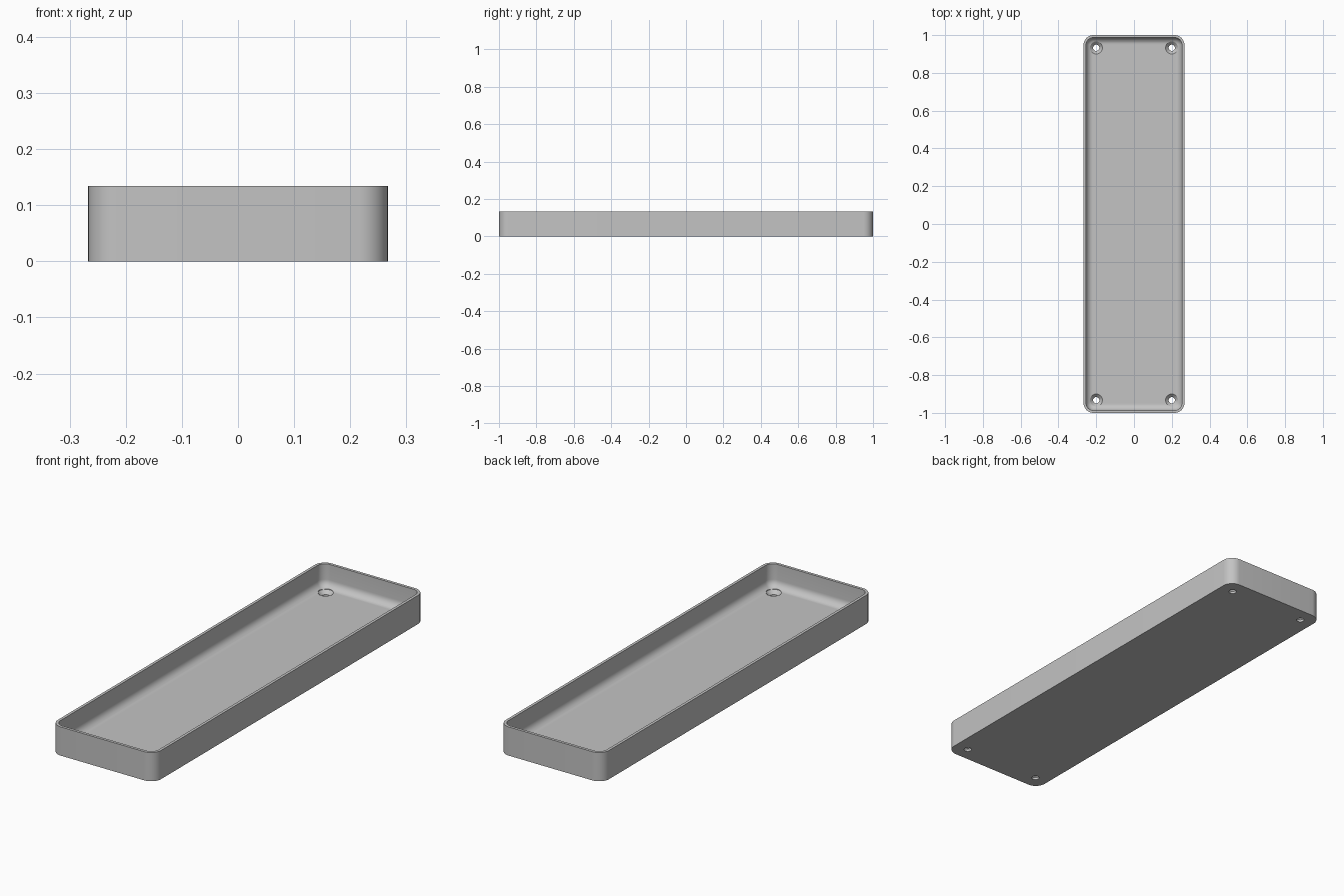
import bpy, bmesh, math

if "Cube" in bpy.data.objects:
    bpy.data.objects.remove(bpy.data.objects["Cube"])

HALF_X, HALF_Y, HEIGHT = 0.267, 1.0, 0.134
CORNER, WALL, FLOOR, FILLET = 0.052, 0.0133, 0.027, 0.035
HOLE_X, HOLE_Y, HOLE_R, SINK_R = 0.2, 0.933, 0.0167, 0.033

grey = bpy.data.materials.new("plain grey")
grey.use_nodes = True
colour = (0.55, 0.55, 0.55, 1)
grey.diffuse_color = colour
grey.node_tree.nodes["Principled BSDF"].inputs["Base Color"].default_value = colour


def rounded_ring(bm, inset, z, steps=10):
    """Rounded rectangle of vertices, pulled in by inset."""
    ring = []
    for quarter, (sx, sy) in enumerate([(1, 1), (-1, 1), (-1, -1), (1, -1)]):
        for i in range(steps + 1):
            a = (quarter + i / steps) * math.pi / 2
            r = CORNER - inset
            ring.append(bm.verts.new((sx * (HALF_X - CORNER) + r * math.cos(a),
                                      sy * (HALF_Y - CORNER) + r * math.sin(a), z)))
    return ring


def circle_ring(bm, x, y, r, z, steps=32):
    return [bm.verts.new((x + r * math.cos(2 * math.pi * i / steps),
                          y + r * math.sin(2 * math.pi * i / steps), z))
            for i in range(steps)]


def skin(bm, rings):
    """Bridge successive rings and cap both ends."""
    n = len(rings[0])
    for low, high in zip(rings, rings[1:]):
        for i in range(n):
            j = (i + 1) % n
            bm.faces.new((low[i], low[j], high[j], high[i]))
    bm.faces.new(rings[0][::-1])
    bm.faces.new(rings[-1])


def make_object(name, bm):
    bmesh.ops.recalc_face_normals(bm, faces=bm.faces)
    mesh = bpy.data.meshes.new(name)
    bm.to_mesh(mesh)
    bm.free()
    mesh.materials.append(grey)
    obj = bpy.data.objects.new(name, mesh)
    bpy.context.collection.objects.link(obj)
    return obj


# Tray shell: outer wall, rim, inner wall, rounded cove, floor
bm = bmesh.new()
profile = [(0, 0), (0, HEIGHT), (WALL, HEIGHT)]
for k in range(9):
    a = k / 8 * math.pi / 2
    profile.append((WALL + FILLET * (1 - math.cos(a)),
                    FLOOR + FILLET * (1 - math.sin(a))))
skin(bm, [rounded_ring(bm, inset, z) for inset, z in profile])
tray = make_object("tray", bm)

# Countersunk screw holes in the four corners
bm = bmesh.new()
sink_bottom = FLOOR - (SINK_R - HOLE_R)
for sx in (-1, 1):
    for sy in (-1, 1):
        skin(bm, [circle_ring(bm, sx * HOLE_X, sy * HOLE_Y, r, z)
                  for r, z in [(HOLE_R, -0.05), (HOLE_R, sink_bottom),
                               (SINK_R, FLOOR), (SINK_R, HEIGHT + 0.05)]])
cutter = make_object("screw_hole_cutter", bm)
cutter.hide_render = True

cut = tray.modifiers.new("screw holes", 'BOOLEAN')
cut.operation = 'DIFFERENCE'
cut.solver = 'EXACT'
cut.object = cutter

bpy.ops.object.select_all(action='DESELECT')
tray.select_set(True)
bpy.context.view_layer.objects.active = tray
bpy.ops.object.modifier_apply(modifier=cut.name)
bpy.data.objects.remove(cutter)
bpy.ops.object.shade_smooth_by_angle(angle=math.radians(30))
